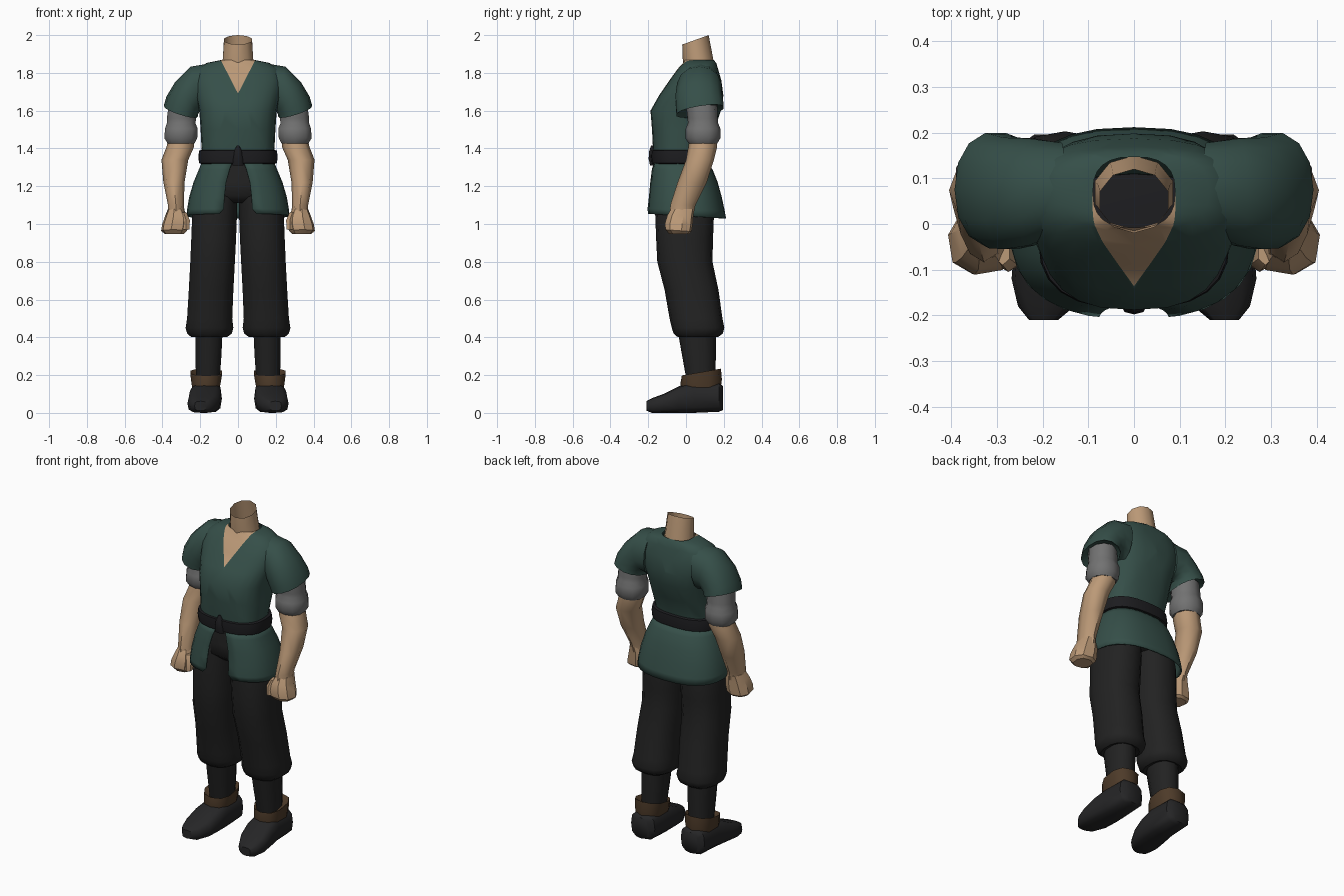
import bpy, bmesh, math
from mathutils import Vector


def material(name, rgb):
    m = bpy.data.materials.new(name)
    m.diffuse_color = (*rgb, 1)
    return m


GREEN = material("green cloth", (0.036, 0.078, 0.066))
BLACK = material("black cloth", (0.016, 0.016, 0.016))
BELT = material("belt black", (0.012, 0.012, 0.014))
BOOT = material("boot leather", (0.019, 0.019, 0.020))
SKIN = material("skin", (0.50, 0.32, 0.185))
GREY = material("grey cloth", (0.17, 0.17, 0.17))
BROWN = material("brown leather", (0.075, 0.043, 0.022))


def box(z, x0, x1, y0, y1, tilt=0.0):
    """Ring given by its bounds; tilt raises the back and lowers the front."""
    return (Vector(((x0 + x1) / 2, (y0 + y1) / 2, z)),
            Vector(((x1 - x0) / 2, 0, 0)), Vector((0, (y1 - y0) / 2, tilt)))


def sym(z, hx, y0, y1, tilt=0.0):
    return box(z, -hx, hx, y0, y1, tilt)


def loft(name, rings, mat, n=12, p=2.3, caps=(True, True), mirror=False,
         gaps=None, angle=50, turn=0.0, edit=None, thick=0):
    """Skin superellipse rings; gaps leaves a front opening per ring."""
    bm = bmesh.new()
    rows = []
    for i, (c, u, v) in enumerate(rings):
        g = math.asin((gaps[i] / u.length) ** (p / 2)) if gaps else 0
        row = []
        for k in range(n + 1 if gaps else n):
            a = g + (2 * math.pi - 2 * g) * k / n + turn
            s, t = math.sin(a), -math.cos(a)
            s = math.copysign(abs(s) ** (2 / p), s)
            t = math.copysign(abs(t) ** (2 / p), t)
            row.append(bm.verts.new(c + u * s + v * t))
        rows.append(row)
    for a, b in zip(rows, rows[1:]):
        for k in range(n):
            j = k + 1 if gaps else (k + 1) % n
            bm.faces.new((a[k], a[j], b[j], b[k]))
    if not gaps:
        for use, row in zip(caps, (rows[0], rows[-1])):
            if use:
                bm.faces.new(row)
    bmesh.ops.recalc_face_normals(bm, faces=bm.faces[:])
    if edit:
        edit(bm)
    me = bpy.data.meshes.new(name)
    bm.to_mesh(me)
    bm.free()
    for m in (mat if isinstance(mat, list) else [mat]):
        me.materials.append(m)
    ob = bpy.data.objects.new(name, me)
    bpy.context.collection.objects.link(ob)
    bpy.ops.object.select_all(action='DESELECT')
    ob.select_set(True)
    bpy.context.view_layer.objects.active = ob
    bpy.ops.object.shade_smooth_by_angle(angle=math.radians(angle))
    if thick:
        s = ob.modifiers.new("thickness", 'SOLIDIFY')
        s.thickness = thick
    if mirror:
        ob.modifiers.new("mirror", 'MIRROR')
    return ob


# Tunic body, with the V neckline cut in and coloured as skin
def cut_neckline(bm):
    for s in (1, -1):
        bmesh.ops.bisect_plane(bm, geom=bm.verts[:] + bm.edges[:] + bm.faces[:],
                               plane_co=(0, 0, 1.69), plane_no=(1.95 * s, 0, -1))
    for f in bm.faces:
        c = f.calc_center_median()
        if c.y < 0.07 and c.z > 1.69 + 1.95 * abs(c.x):
            f.material_index = 1


loft("tunic_body", [
    sym(1.33, .190, -.165, .105), sym(1.40, .193, -.175, .11),
    sym(1.50, .198, -.18, .15), sym(1.60, .205, -.188, .185),
    sym(1.68, .225, -.143, .198), sym(1.76, .24, -.088, .187),
    sym(1.82, .22, -.045, .17), sym(1.853, .165, -.015, .16),
    sym(1.868, .09, -.008, .147)],
    [GREEN, SKIN], n=24, p=2.6, caps=(False, False), edit=cut_neckline, angle=60)

# Neck, an open tube with a slanted top
loft("neck", [sym(1.83, .09, -.012, .15), sym(1.88, .084, -.018, .143),
              sym(1.975, .078, -.02, .12, .025)],
     SKIN, n=10, p=2, caps=(False, False))

# Puffed short sleeves
V = Vector
loft("sleeve", [
    (V((.16, .08, 1.72)), V((0, .10, 0)), V((-.01, 0, .13))),
    (V((.225, .07, 1.718)), V((0, .12, 0)), V((.025, 0, .115))),
    (V((.270, .067, 1.67)), V((0, .125, .005)), V((.062, 0, .083))),
    (V((.296, .072, 1.625)), V((0, .128, .012)), V((.083, 0, .05))),
    (V((.303, .075, 1.597)), V((0, .127, .02)), V((.09, 0, .028))),
    (V((.300, .078, 1.62)), V((0, .09, .015)), V((.065, 0, .02)))],
    GREEN, n=14, p=2.2, mirror=True)

# Grey undersleeves with a rolled lower puff
loft("undersleeve", [
    box(1.63, .225, .37, 0, .165), box(1.56, .218, .38, .008, .168),
    box(1.535, .222, .38, .01, .17), box(1.505, .210, .39, -.002, .182),
    box(1.455, .212, .394, -.004, .182), box(1.425, .228, .375, .015, .165)],
    GREY, n=10, p=2.3, mirror=True)

# Forearms
loft("forearm", [
    box(1.45, .235, .37, .02, .165), box(1.41, .232, .378, .012, .165),
    box(1.34, .263, .405, .0, .148), box(1.22, .283, .395, -.045, .11),
    box(1.10, .287, .371, -.083, .05), box(1.05, .28, .372, -.085, .04)],
    SKIN, n=8, p=2.1, mirror=True)

# Closed fists and thumbs
loft("fist", [
    box(1.08, .288, .371, -.08, .045), box(1.045, .268, .386, -.10, .04),
    box(1.00, .262, .402, -.112, .036, -.005), box(.965, .268, .408, -.11, .03, -.005),
    box(.948, .285, .39, -.09, .015)],
    SKIN, n=8, p=2.4, mirror=True, angle=35, turn=math.radians(10))
loft("thumb", [
    box(1.06, .27, .305, -.09, -.03), box(1.02, .252, .298, -.105, -.04),
    box(.97, .255, .295, -.105, -.06)], SKIN, n=6, p=2.2, mirror=True, angle=35)

# Belt and its knot
loft("belt", [
    sym(1.318, .192, -.165, .11), sym(1.322, .206, -.182, .126),
    sym(1.355, .210, -.186, .128), sym(1.388, .206, -.184, .124),
    sym(1.394, .190, -.165, .10)], BELT, n=24, p=2.6)
loft("belt_knot", [
    sym(1.31, .03, -.19, -.16), sym(1.345, .028, -.198, -.16),
    sym(1.385, .022, -.195, -.16), sym(1.415, .006, -.185, -.165)],
    BELT, n=8, p=2.2)

# Tunic skirt, open at the front
loft("tunic_skirt", [
    sym(1.33, .190, -.168, .11), sym(1.29, .207, -.182, .14),
    sym(1.22, .236, -.192, .168), sym(1.14, .259, -.2, .19),
    sym(1.075, .27, -.207, .205, -.006), sym(1.042, .273, -.208, .212, -.012)],
    GREEN, n=26, p=2.5, gaps=[.03, .045, .064, .073, .076, .1], thick=.008)

# Trousers: hips and two baggy legs
loft("trouser_hips", [
    sym(1.34, .175, -.145, .09), sym(1.22, .205, -.155, .13),
    sym(1.15, .215, -.155, .14), sym(1.11, .15, -.11, .11)], BLACK, n=16, p=2.4)
loft("trouser_leg", [
    box(1.22, .0, .205, -.15, .125), box(1.05, .003, .245, -.163, .148),
    box(.92, .008, .25, -.158, .143), box(.80, .014, .255, -.152, .14),
    box(.65, .022, .263, -.113, .172), box(.50, .028, .272, -.087, .193),
    box(.45, .022, .280, -.075, .203), box(.42, .03, .272, -.066, .195),
    box(.402, .055, .25, -.045, .17), box(.415, .09, .215, -.02, .14)],
    BLACK, n=14, p=2.4, mirror=True)

# Wrapped lower legs
loft("lower_leg", [box(.44, .078, .228, -.045, .158), box(.30, .085, .228, -.02, .158),
                   box(.16, .095, .225, .005, .155)], BLACK, n=10, mirror=True)

# Brown ankle cuffs
loft("ankle_cuff", [
    box(.132, .095, .245, -.025, .185, .006), box(.165, .088, .25, -.03, .190, .012),
    box(.216, .08, .256, -.022, .185, .018), box(.200, .10, .235, .0, .165, .018)],
    BROWN, n=10, p=2.5, mirror=True)


# Boots, lofted from heel to toe
def slice_y(y, cx, hw, z0, z1):
    return (V((cx, y, (z0 + z1) / 2)), V((hw, 0, 0)), V((0, 0, (z1 - z0) / 2)))


loft("boot", [
    slice_y(.196, .168, .05, .015, .14), slice_y(.175, .168, .08, .006, .16),
    slice_y(.04, .168, .082, .0, .165), slice_y(-.04, .174, .088, .0, .14),
    slice_y(-.12, .183, .085, .0, .10), slice_y(-.18, .192, .062, .0, .078),
    slice_y(-.21, .198, .032, .012, .062)],
    BOOT, n=12, p=3.2, mirror=True, angle=45)
